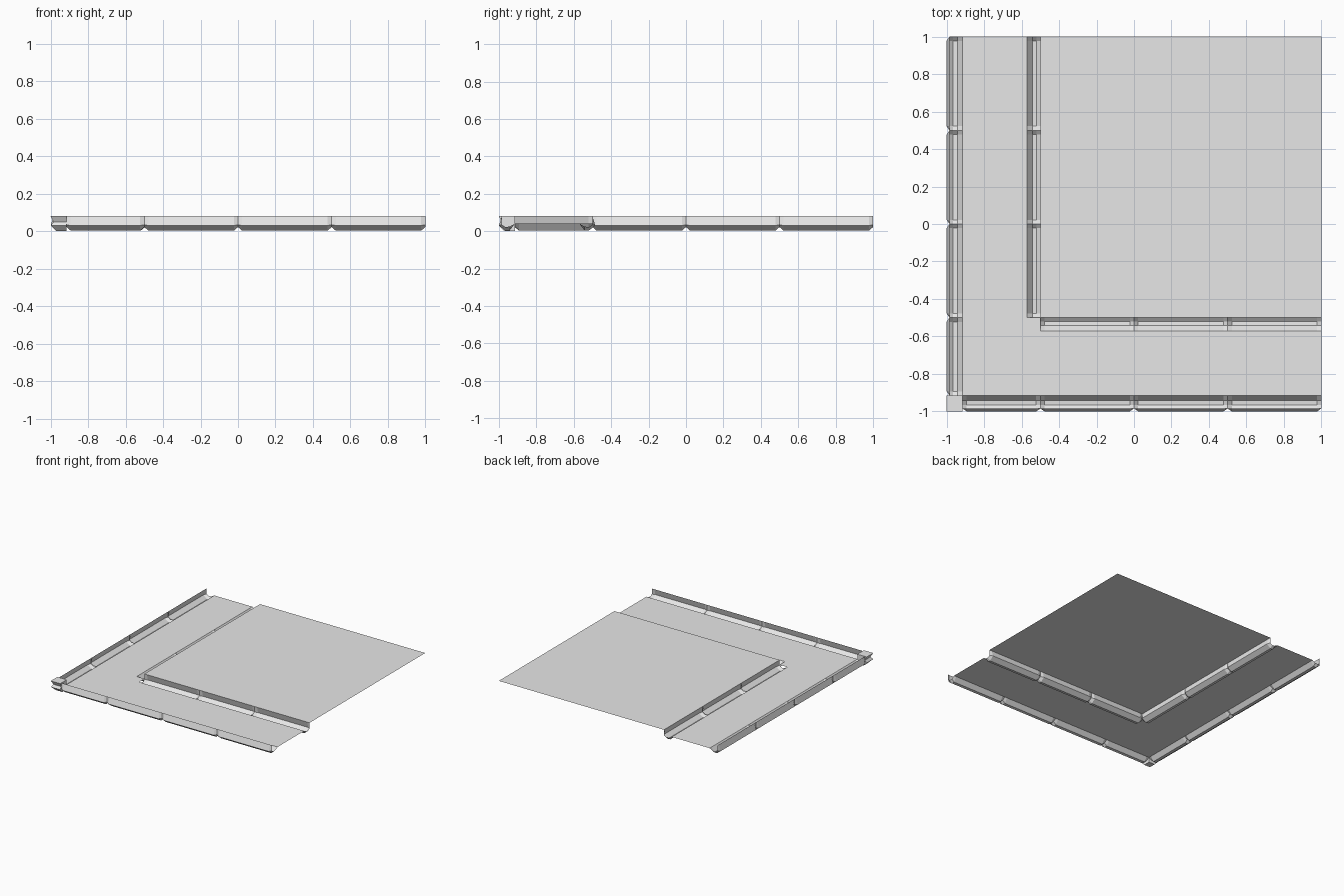
import bpy, bmesh
from mathutils import Vector

cube = bpy.data.objects.get("Cube")
if cube:
    bpy.data.objects.remove(cube, do_unlink=True)

stone = bpy.data.materials.new("pale grey stone")
stone.use_nodes = True
grey = (0.8, 0.8, 0.8, 1)
stone.diffuse_color = grey
stone.node_tree.nodes["Principled BSDF"].inputs["Base Color"].default_value = grey

LOW, HIGH = 0.04, 0.08      # floor levels
OUT, IN = -0.915, -0.57     # path-side edges of the two kerbs
LIP, REACH = 0.07, 0.085    # kerb lip and its furthest bulge

# Kerb cross-sections as (distance from path, height)
BODY = [(0, LOW), (0.027, 0.005), (0.05, 0.003), (REACH, 0.03), (LIP, HIGH)]
JOINT = [(0, LOW), (0.027, 0.025), (0.05, 0.022), (LIP, 0.035), (LIP, HIGH)]


def make_object(name, bm):
    bmesh.ops.remove_doubles(bm, verts=bm.verts, dist=0.0001)
    mesh = bpy.data.meshes.new(name)
    bm.to_mesh(mesh)
    bm.free()
    mesh.materials.append(stone)
    ob = bpy.data.objects.new(name, mesh)
    bpy.context.collection.objects.link(ob)
    return ob


def floor(name, outline, z):
    bm = bmesh.new()
    bm.faces.new([bm.verts.new((x, y, z)) for x, y in outline])
    make_object(name, bm)


def kerb(name, edge, side, start, along_x):
    """Sweep the kerb section from start to 1, pinched at every half unit."""
    joints = [j for j in (start, -0.5, 0, 0.5, 1) if j >= start]
    stations = []
    for a, b in zip(joints, joints[1:]):
        stations += [(a, JOINT), (a + 0.022, BODY), (b - 0.022, BODY)]
    stations.append((1, JOINT))
    bm = bmesh.new()
    rows = []
    for t, section in stations:
        row = []
        for d, z in section:
            across = edge + side * d
            row.append(bm.verts.new((t, across, z) if along_x else (across, t, z)))
        rows.append(row)
    for r, s in zip(rows, rows[1:]):
        for i in range(len(r) - 1):
            quad = [r[i], r[i + 1], s[i + 1], s[i]]
            if along_x == (side < 0):
                quad.reverse()
            bm.faces.new(quad)
    make_object(name, bm)


# Floors: raised square and the L-shaped path below it
top = IN + LIP
floor("raised_floor", [(top, top), (1, top), (1, 1), (top, 1)], HIGH)
floor("path_floor", [(OUT, OUT), (1, OUT), (1, IN), (top, IN), (top, top),
                     (IN, top), (IN, 1), (OUT, 1)], LOW)

# Kerbs on both sides of the path
for name, along_x in (("front", True), ("side", False)):
    kerb("outer_kerb_" + name, OUT, -1, OUT, along_x)
    kerb("inner_kerb_" + name, IN, 1, top, along_x)

# Corner block: stacked square rings, waisted below a flared cap
bm = bmesh.new()
rings = []
for z, inset in ((0, 0.03), (0.03, 0), (0.05, 0.015), (HIGH, 0)):
    lo, hi = -1 + inset, OUT
    rings.append([bm.verts.new(Vector((x, y, z)))
                  for x, y in ((lo, lo), (hi, lo), (hi, hi), (lo, hi))])
for r, s in zip(rings, rings[1:]):
    for i in range(4):
        j = (i + 1) % 4
        bm.faces.new([r[i], r[j], s[j], s[i]])
bm.faces.new(rings[0][::-1])
bm.faces.new(rings[-1])
make_object("corner_block", bm)
